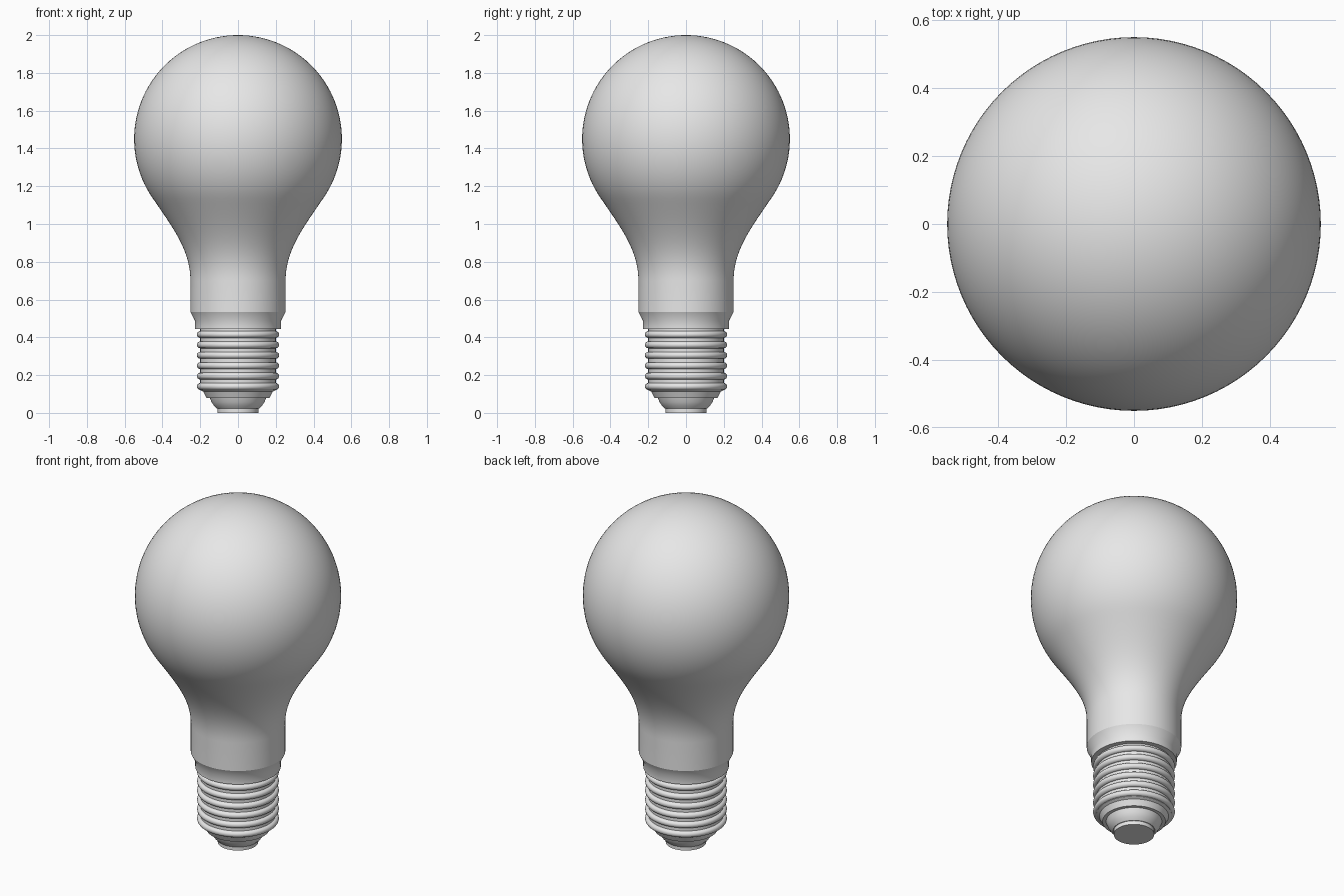
import bpy, bmesh, math
from mathutils import Vector
from mathutils.geometry import interpolate_bezier

if "Cube" in bpy.data.objects:
    bpy.data.objects.remove(bpy.data.objects["Cube"])

mat = bpy.data.materials.new("plain grey")
mat.diffuse_color = (0.8, 0.8, 0.8, 1)
mat.use_nodes = True
mat.node_tree.nodes["Principled BSDF"].inputs["Base Color"].default_value = mat.diffuse_color


def finish(obj, angle=30):
    obj.data.materials.append(mat)
    bpy.ops.object.select_all(action='DESELECT')
    obj.select_set(True)
    bpy.context.view_layer.objects.active = obj
    bpy.ops.object.shade_smooth_by_angle(angle=math.radians(angle))


def lathe(name, profile, n=96):
    """Revolve (radius, z) points, listed bottom to top, about the z axis."""
    bm = bmesh.new()
    rings = []
    for r, z in profile:
        if r < 1e-5:
            rings.append([bm.verts.new((0, 0, z))])
        else:
            rings.append([bm.verts.new((r * math.cos(2 * math.pi * i / n),
                                        r * math.sin(2 * math.pi * i / n), z))
                          for i in range(n)])
    for a, b in zip(rings, rings[1:]):
        for i in range(n):
            j = (i + 1) % n
            if len(a) == 1:
                bm.faces.new((a[0], b[j], b[i]))
            elif len(b) == 1:
                bm.faces.new((a[i], a[j], b[0]))
            else:
                bm.faces.new((a[i], a[j], b[j], b[i]))
    bmesh.ops.recalc_face_normals(bm, faces=bm.faces)
    me = bpy.data.meshes.new(name)
    bm.to_mesh(me)
    bm.free()
    obj = bpy.data.objects.new(name, me)
    bpy.context.collection.objects.link(obj)
    finish(obj)
    return obj


# Glass: straight neck, flared curve, then a round globe
R, ZC, A = 0.55, 1.45, math.radians(-35)
start = Vector((R * math.cos(A), ZC + R * math.sin(A), 0))
flare = interpolate_bezier(Vector((0.252, 0.70, 0)), Vector((0.252, 0.85, 0)),
                           Vector((0.33, 0.962, 0)), start, 20)
glass = [(0, 0.535), (0.252, 0.535)] + [(p.x, p.y) for p in flare]
steps = 40
for k in range(1, steps + 1):
    a = A + (math.pi / 2 - A) * k / steps
    glass.append((R * math.cos(a), ZC + R * math.sin(a)))
lathe("glass_globe", glass)

# Collar tapering from the neck to the screw base
lathe("collar", [(0, 0.445), (0.228, 0.445), (0.228, 0.488), (0.252, 0.535), (0, 0.535)])

# Screw base core with stepped lower rim
lathe("screw_base", [(0, 0.08), (0.168, 0.08), (0.184, 0.112), (0.2, 0.12), (0.2, 0.445), (0, 0.445)])

# Thread ridges
for k in range(6):
    bpy.ops.mesh.primitive_torus_add(major_radius=0.2, minor_radius=0.018,
                                     major_segments=96, minor_segments=16,
                                     location=(0, 0, 0.14 + 0.055 * k))
    ring = bpy.context.object
    ring.name = f"thread_ridge_{k + 1}"
    finish(ring, 60)

# Insulator cone and bottom contact
lathe("insulator", [(0, 0.022), (0.112, 0.022), (0.127, 0.037), (0.14, 0.057), (0.149, 0.08), (0, 0.08)])
lathe("bottom_contact", [(0, 0), (0.108, 0), (0.108, 0.022), (0, 0.022)])
